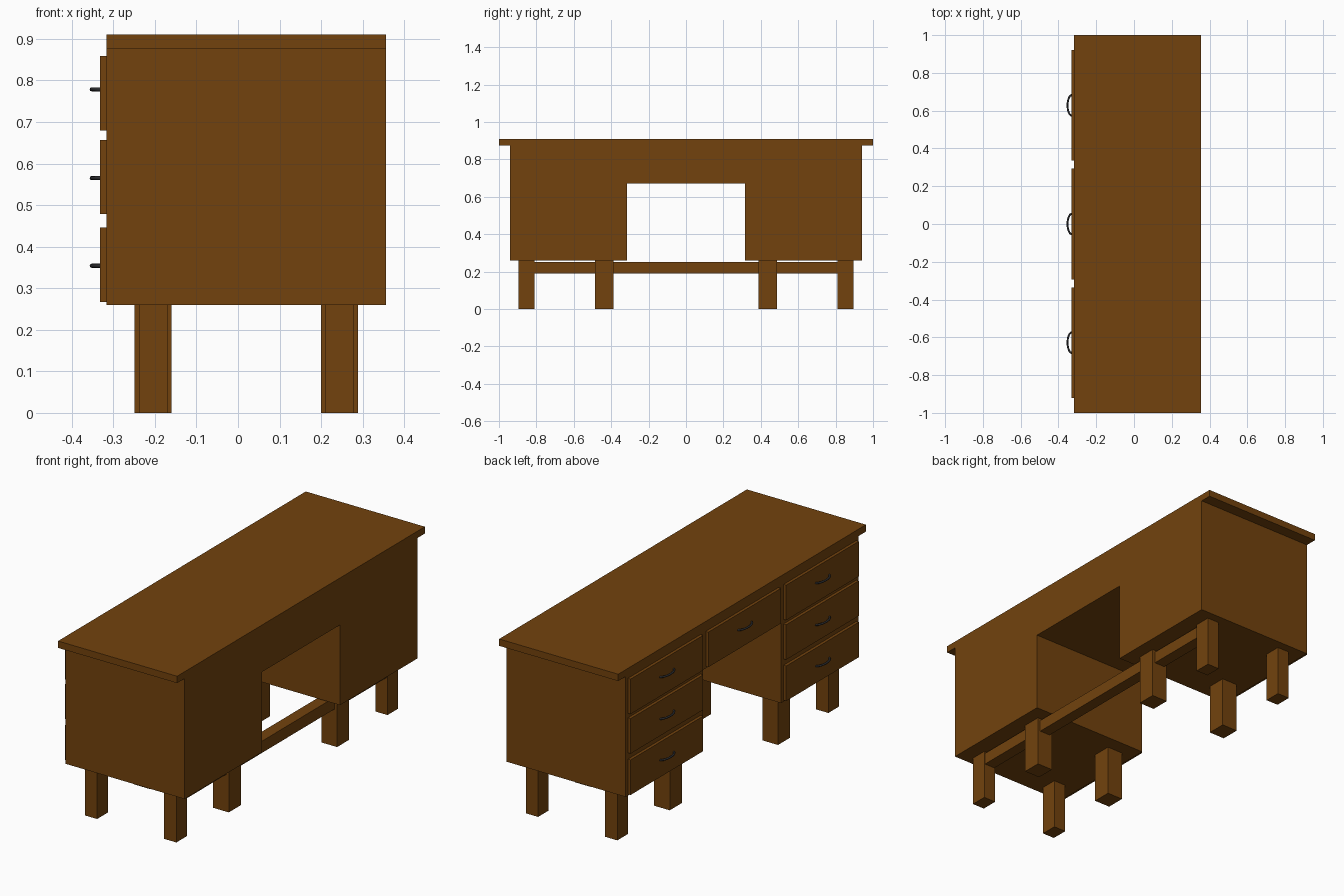
import bpy, bmesh, math

if "Cube" in bpy.data.objects:
    bpy.data.objects.remove(bpy.data.objects["Cube"])


def material(name, color):
    m = bpy.data.materials.new(name)
    m.diffuse_color = color
    m.use_nodes = True
    m.node_tree.nodes["Principled BSDF"].inputs["Base Color"].default_value = m.diffuse_color
    return m


wood = material("wood", (0.17, 0.055, 0.004, 1))
metal = material("dark_metal", (0.025, 0.025, 0.027, 1))


def finish(name, bm, mat):
    bmesh.ops.recalc_face_normals(bm, faces=bm.faces)
    me = bpy.data.meshes.new(name)
    bm.to_mesh(me)
    bm.free()
    me.materials.append(mat)
    ob = bpy.data.objects.new(name, me)
    bpy.context.collection.objects.link(ob)
    return ob


def box(name, x, y, z):
    bm = bmesh.new()
    bmesh.ops.create_cube(bm, size=1)
    for v in bm.verts:
        for i, (a, b) in enumerate((x, y, z)):
            v.co[i] = (a + b) / 2 + v.co[i] * (b - a)
    return finish(name, bm, wood)


def handle(name, y, z):
    # bowed pull: half-ellipse path with a round section
    cu = bpy.data.curves.new(name, 'CURVE')
    cu.dimensions = '3D'
    cu.bevel_depth = 0.005
    cu.bevel_resolution = 2
    cu.use_fill_caps = True
    sp = cu.splines.new('POLY')
    n = 16
    sp.points.add(n)
    for i, p in enumerate(sp.points):
        a = math.pi * i / n
        p.co = (-0.328 - 0.024 * math.sin(a), y + 0.055 * math.cos(a), z, 1)
    cu.materials.append(metal)
    ob = bpy.data.objects.new(name, cu)
    bpy.context.collection.objects.link(ob)


FRONT, BACK = -0.317, 0.356

# desktop
box("desktop", (FRONT, BACK), (-1, 1), (0.875, 0.91))

# carcass: arch profile with knee hole, extruded through the depth
profile = [(-0.94, 0.26), (-0.315, 0.26), (-0.315, 0.67), (0.315, 0.67),
           (0.315, 0.26), (0.94, 0.26), (0.94, 0.875), (-0.94, 0.875)]
bm = bmesh.new()
face = bm.faces.new([bm.verts.new((FRONT, y, z)) for y, z in profile])
ext = bmesh.ops.extrude_face_region(bm, geom=[face], use_keep_orig=True)
bmesh.ops.translate(bm, vec=(BACK - FRONT, 0, 0),
                    verts=[g for g in ext["geom"] if isinstance(g, bmesh.types.BMVert)])
finish("carcass", bm, wood)


# drawers with pulls
def drawer(name, yc, half, z0):
    box(name + "_drawer", (-0.332, FRONT), (yc - half, yc + half), (z0, z0 + 0.179))
    handle(name + "_handle", yc, z0 + 0.0985 if z0 > 0.6 else z0 + 0.087)


drawer("centre", 0, 0.293, 0.68)
for side, s in (("left", 1), ("right", -1)):
    for level, z0 in (("lower", 0.267), ("middle", 0.478), ("upper", 0.68)):
        drawer(f"{side}_{level}", s * 0.628, 0.293, z0)

    # legs: slimmer outer pair, wider inner pair
    for row, xc in (("front", -0.204), ("back", 0.244)):
        for pos, yc, hx, hy in (("outer", 0.852, 0.0345, 0.043),
                                ("inner", 0.437, 0.0445, 0.049)):
            y = s * yc
            box(f"{side}_{row}_{pos}_leg", (xc - hx, xc + hx), (y - hy, y + hy), (0, 0.26))

# stretcher joining the back legs
box("stretcher", (0.214, 0.274), (-0.82, 0.82), (0.19, 0.25))
